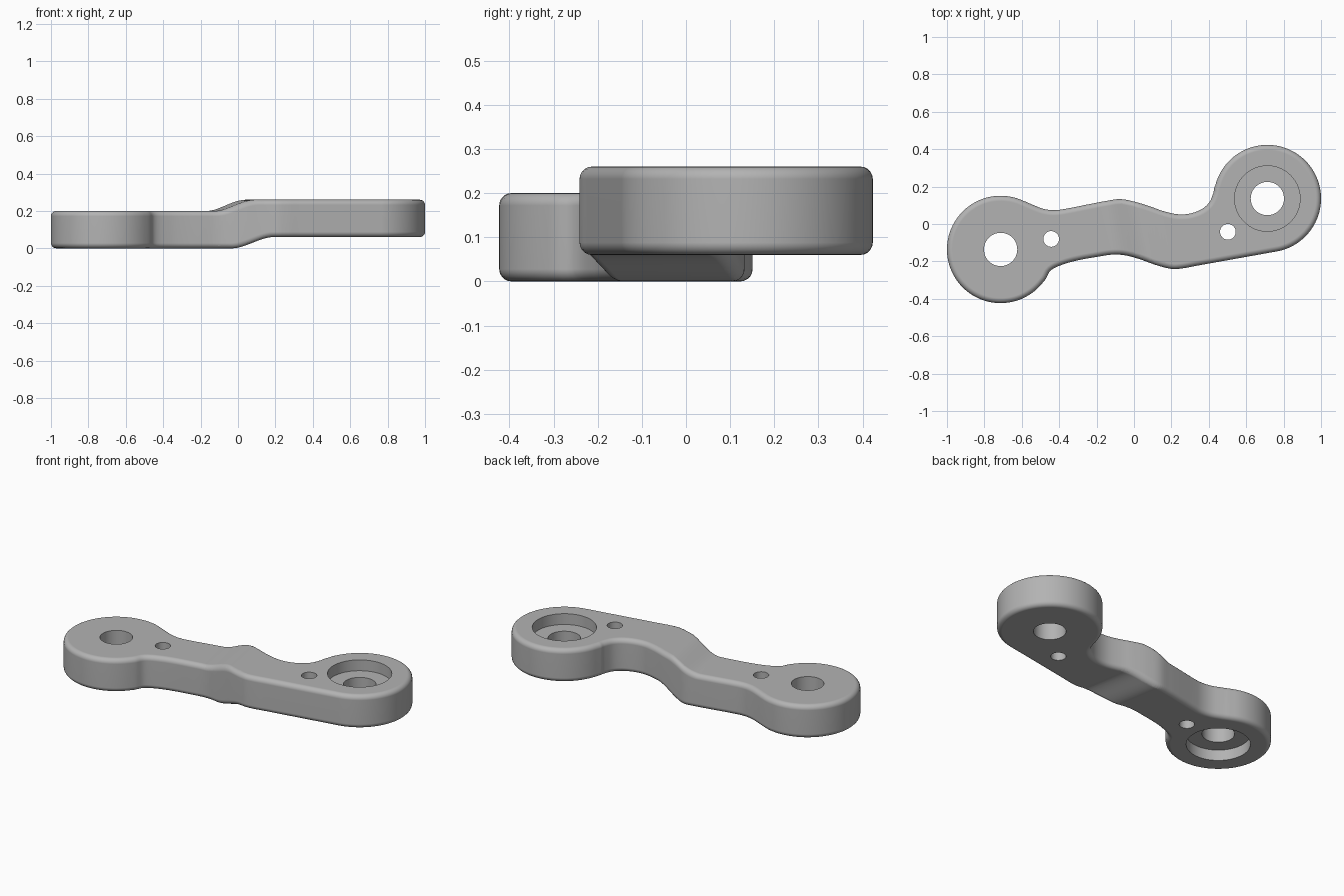
import bpy, bmesh, math
from mathutils import Vector

if "Cube" in bpy.data.objects:
    bpy.data.objects.remove(bpy.data.objects["Cube"])

R, CX, CY, THICK, RISE = 0.287, 0.713, 0.136, 0.2, 0.06


def arc(cx, cy, a0, a1, step=4):
    n = round((a1 - a0) / step)
    angles = [math.radians(a0 + (a1 - a0) * i / n) for i in range(n + 1)]
    return [Vector((cx + R * math.cos(a), cy + R * math.sin(a))) for a in angles]


def smooth_path(pts, before, after, n=5):
    """Catmull-Rom curve through pts, guided by neighbours before and after."""
    p = [Vector(q) for q in [before, *pts, after]]
    out = []
    for a, b, c, d in zip(p, p[1:], p[2:], p[3:]):
        for i in range(n):
            t = i / n
            out.append(0.5 * (2 * b + (c - a) * t + (2 * a - 5 * b + 4 * c - d) * t ** 2
                              + (3 * b - a - 3 * c + d) * t ** 3))
    return out + [p[-2]]


# Outline: two round ends joined by a wavy neck
left = arc(-CX, -CY, 65, 322)
right = arc(CX, CY, -79, 165)
lower = [left[-1], (-0.445, -0.248), (-0.37, -0.213), (-0.29, -0.192), (-0.2, -0.176),
         (-0.12, -0.164), (-0.05, -0.167), (0.03, -0.188), (0.12, -0.22),
         (0.2, -0.24), (0.26, -0.237), (0.33, -0.224)]
upper = [right[-1], (0.424, 0.165), (0.402, 0.115), (0.36, 0.078), (0.3, 0.056), (0.235, 0.052),
         (0.16, 0.068), (0.08, 0.096), (0, 0.12), (-0.075, 0.133), (-0.15, 0.123),
         (-0.25, 0.104), (-0.35, 0.084), (-0.42, 0.074), (-0.48, 0.08), (-0.54, 0.102), left[0]]
outline = (left + smooth_path(lower, left[-8], (0.4, -0.211))[1:] + right
           + smooth_path(upper, right[-8], left[4])[1:-1])

# Flat plate with rounded top and bottom edges
bm = bmesh.new()
base = bm.faces.new([bm.verts.new((p.x, p.y, 0)) for p in outline])
ext = bmesh.ops.extrude_face_region(bm, geom=[base], use_keep_orig=True)
for v in ext["geom"]:
    if isinstance(v, bmesh.types.BMVert):
        v.co.z = THICK
bmesh.ops.recalc_face_normals(bm, faces=bm.faces)
rims = [e for e in bm.edges if abs(e.verts[0].co.z - e.verts[1].co.z) < 1e-6]
bmesh.ops.bevel(bm, geom=rims, offset=0.028, offset_type='OFFSET', segments=5,
                profile=0.5, affect='EDGES', clamp_overlap=False)

# Cut the middle into strips, then raise the right half in a soft step
axis = Vector((1, 0.19, 0))
for i in range(25):
    bmesh.ops.bisect_plane(bm, geom=bm.verts[:] + bm.edges[:] + bm.faces[:], dist=1e-5,
                           plane_co=axis.normalized() * (-0.16 + 0.32 * i / 24), plane_no=axis)
for v in bm.verts:
    u = v.co.dot(axis) - (0.045 - 0.09 * v.co.z / THICK)
    t = min(1, max(0, (u + 0.105) / 0.21))
    v.co.z += RISE * t * t * (3 - 2 * t)
mesh = bpy.data.meshes.new("offset_link_arm")
bm.to_mesh(mesh)
bm.free()
arm = bpy.data.objects.new("offset_link_arm", mesh)
bpy.context.collection.objects.link(arm)


# Holes and counterbores
def drill(name, x, y, r, z0, z1, sides=48):
    bpy.ops.mesh.primitive_cylinder_add(vertices=sides, radius=r, depth=z1 - z0,
                                        location=(x, y, (z0 + z1) / 2))
    cutter = bpy.context.object
    cutter.name = name
    cutter.hide_render = True
    bpy.context.view_layer.objects.active = arm
    mod = arm.modifiers.new(name, 'BOOLEAN')
    mod.operation, mod.solver, mod.object = 'DIFFERENCE', 'EXACT', cutter
    bpy.ops.object.modifier_apply(modifier=name)
    bpy.data.objects.remove(cutter, do_unlink=True)


for s in (-1, 1):
    drill("pivot_hole", s * CX, s * CY, 0.089, -0.2, 0.5)
drill("left_pin_hole", -0.443, -0.08, 0.042, -0.2, 0.5, 32)
drill("right_pin_hole", 0.502, -0.042, 0.042, -0.2, 0.5, 32)
drill("top_counterbore", CX, CY, 0.175, THICK + RISE - 0.065, 0.5, 64)
drill("bottom_counterbore", -CX, -CY, 0.175, -0.2, 0.065, 64)

# Finish
grey = bpy.data.materials.new("plain_grey")
grey.diffuse_color = (0.45, 0.45, 0.45, 1)
grey.use_nodes = True
grey.node_tree.nodes["Principled BSDF"].inputs["Base Color"].default_value = grey.diffuse_color
arm.data.materials.clear()
arm.data.materials.append(grey)
bpy.ops.object.select_all(action='DESELECT')
arm.select_set(True)
bpy.context.view_layer.objects.active = arm
bpy.ops.object.shade_smooth_by_angle(angle=math.radians(35))
wn = arm.modifiers.new("even_shading", 'WEIGHTED_NORMAL')
wn.keep_sharp = True
